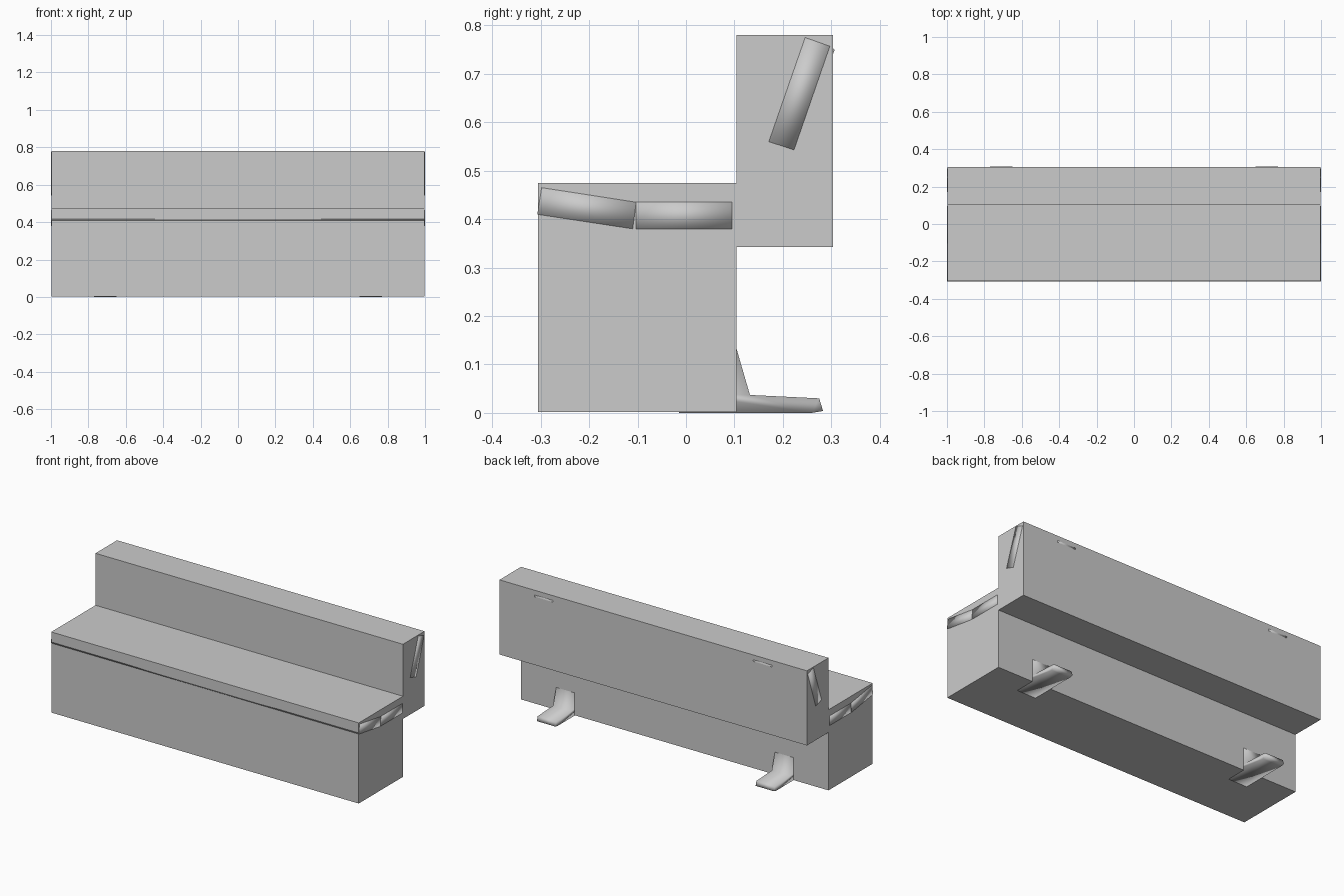
import bpy, bmesh

if "Cube" in bpy.data.objects:
    bpy.data.objects.remove(bpy.data.objects["Cube"])


def prism(name, profile, x0, x1, smooth=False):
    """Extrude a (y, z) profile along x."""
    bm = bmesh.new()
    face = bm.faces.new([bm.verts.new((x0, y, z)) for y, z in profile])
    ext = bmesh.ops.extrude_face_region(bm, geom=[face])
    moved = [v for v in ext["geom"] if isinstance(v, bmesh.types.BMVert)]
    bmesh.ops.translate(bm, verts=moved, vec=(x1 - x0, 0, 0))
    bmesh.ops.recalc_face_normals(bm, faces=bm.faces)
    for f in bm.faces:
        f.smooth = smooth
    mesh = bpy.data.meshes.new(name)
    bm.to_mesh(mesh)
    bm.free()
    obj = bpy.data.objects.new(name, mesh)
    bpy.context.collection.objects.link(obj)
    return obj


def rect(y0, y1, z0, z1):
    return [(y0, z0), (y1, z0), (y1, z1), (y0, z1)]


# Solid blocks around the seat and the backrest
prism("seat_block", rect(-0.306, 0.104, 0.002, 0.475), -0.998, 0.998)
prism("back_block", rect(0.104, 0.304, 0.342, 0.78), -0.998, 0.998)

# Planks whose ends show through the block sides
planks = {
    "front_seat_plank": [(-0.298, 0.465), (-0.307, 0.410), (-0.110, 0.380), (-0.103, 0.435)],
    "rear_seat_plank": rect(-0.103, 0.095, 0.380, 0.435),
    "backrest_plank": [(0.246, 0.775), (0.171, 0.560), (0.223, 0.543), (0.297, 0.757)],
}
for name, profile in planks.items():
    prism(name, profile, -1.0, 1.0, smooth=True)

# Leg outline: foot, leaning column, seat support and backrest arm
leg = [(-0.015, 0.0), (0.26, 0.0), (0.283, 0.004), (0.275, 0.03),
       (0.132, 0.037), (0.103, 0.137), (0.06, 0.345), (0.12, 0.36),
       (0.185, 0.42), (0.307, 0.75), (0.297, 0.757), (0.223, 0.543),
       (0.165, 0.44), (0.105, 0.38), (-0.11, 0.38), (-0.29, 0.407),
       (-0.285, 0.39), (-0.05, 0.345), (-0.01, 0.04)]
for side, x in (("left", -0.71), ("right", 0.71)):
    prism(side + "_leg", leg, x - 0.06, x + 0.06, smooth=True)
